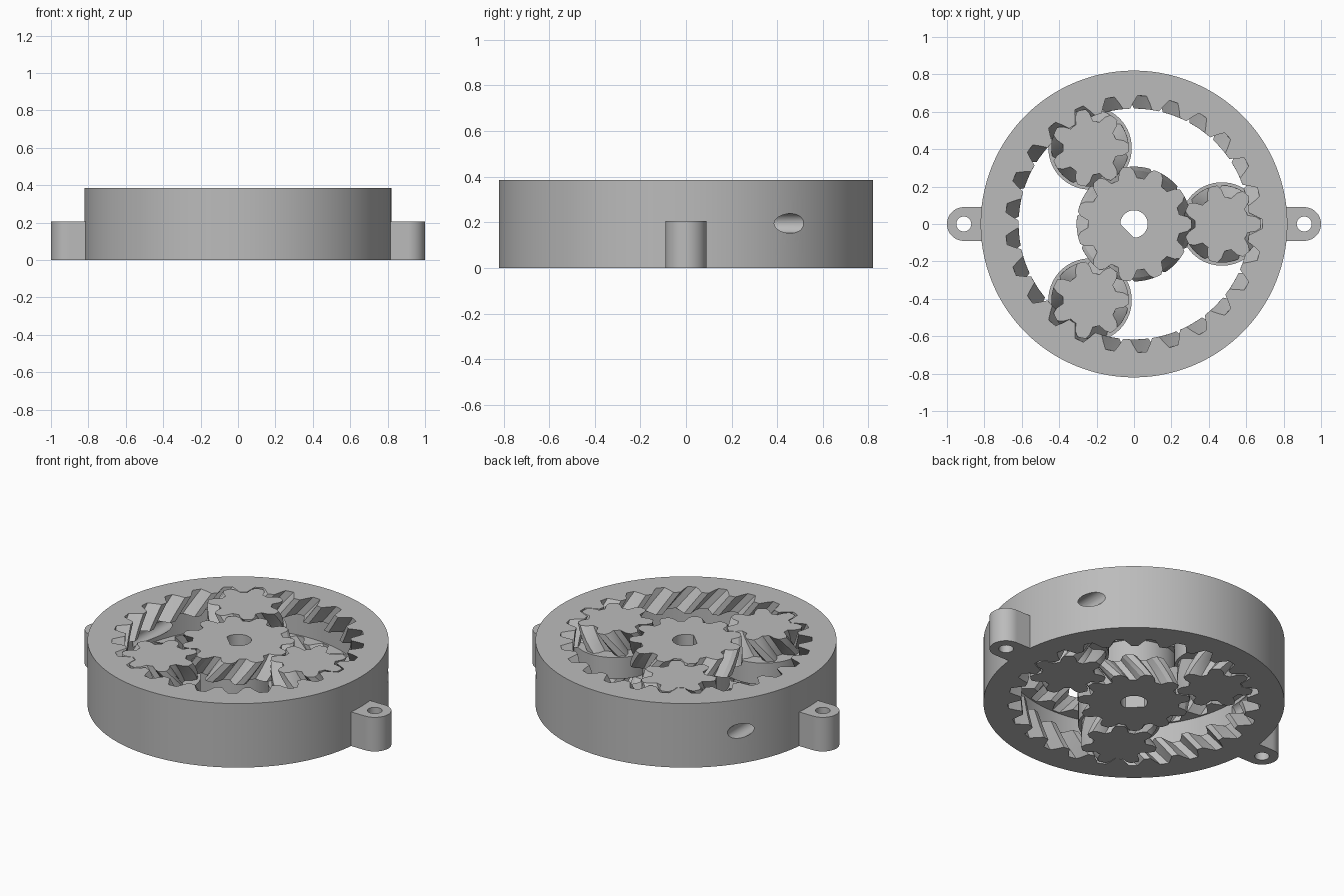
import bpy, bmesh
from math import sin, cos, pi, radians, hypot

cube = bpy.data.objects.get("Cube")
if cube:
    bpy.data.objects.remove(cube, do_unlink=True)

HEIGHT = 0.385
BAND_LOW, BAND_TOP = 0.128, 0.257     # plain bearing band between the two sets of teeth
ORBIT = 0.47                          # distance from the sun gear to each planet gear
SUN, PLANET, RING = 11, 7, 25         # tooth counts
TWIST = radians(20.5)                 # turn of the sun teeth from an end to the band
STEPS = 4

grey = bpy.data.materials.new("light_grey")
grey.use_nodes = True
grey.diffuse_color = (0.5, 0.5, 0.5, 1)
grey.node_tree.nodes["Principled BSDF"].inputs["Base Color"].default_value = (0.5, 0.5, 0.5, 1)


def loft(name, loops, closed=True, location=(0, 0, 0)):
    """Join equal-length point loops with quads, closed on itself or capped."""
    bm = bmesh.new()
    rows = [[bm.verts.new(p) for p in loop] for loop in loops]
    pairs = list(zip(rows, rows[1:]))
    if closed:
        pairs.append((rows[-1], rows[0]))
    else:
        bm.faces.new(rows[0])
        bm.faces.new(rows[-1])
    for a, b in pairs:
        for i in range(len(a)):
            j = (i + 1) % len(a)
            bm.faces.new((a[i], a[j], b[j], b[i]))
    bmesh.ops.recalc_face_normals(bm, faces=bm.faces)
    mesh = bpy.data.meshes.new(name)
    bm.to_mesh(mesh)
    bm.free()
    mesh.materials.append(grey)
    obj = bpy.data.objects.new(name, mesh)
    obj.location = location
    bpy.context.collection.objects.link(obj)
    return obj


def smooth(obj):
    bpy.ops.object.select_all(action="DESELECT")
    obj.select_set(True)
    bpy.context.view_layer.objects.active = obj
    bpy.ops.object.shade_smooth_by_angle(angle=radians(20))


def tooth_profile(teeth, root, pitch, tip, shift=0.0):
    """Polar points (angle, radius) of a toothed outline."""
    shape = [(-0.5, root), (-0.36, root), (-0.24, pitch), (-0.12, tip),
             (0, tip), (0.12, tip), (0.24, pitch), (0.36, root)]
    return [((t + f + shift) * 2 * pi / teeth, r) for t in range(teeth) for f, r in shape]


def outline(profile, z, turn=0.0):
    return [(r * cos(a + turn), r * sin(a + turn), z) for a, r in profile]


def circle_like(profile, radius, z, turn=0.0):
    return outline([(a, radius) for a, r in profile], z, turn)


def herringbone(profile, band_radius, twist):
    """Loops from the top down: slanted teeth, plain band, mirrored teeth."""
    upper, lower = [], []
    for s in range(STEPS + 1):
        f = s / STEPS
        upper.append(outline(profile, HEIGHT + (BAND_TOP - HEIGHT) * f, twist * f))
        lower.append(outline(profile, BAND_LOW * f, twist * f))
    band = [circle_like(profile, band_radius, z, twist) for z in (BAND_TOP, BAND_LOW)]
    return upper + band + lower[::-1]


# Outer ring with inward teeth and a bearing groove
inner = tooth_profile(RING, 0.687, 0.653, 0.617, shift=0.5)
ring = loft("outer_ring", herringbone(inner, 0.697, TWIST * SUN / RING)
            + [circle_like(inner, 0.82, 0), circle_like(inner, 0.82, HEIGHT)])

# Side tunnels drilled into the ring from the back
for side in (-1, 1):
    bpy.ops.mesh.primitive_cylinder_add(vertices=40, radius=0.043, depth=1,
                                        location=(side * 0.68, 0.5, 0.195),
                                        rotation=(pi / 2, 0, 0))
    drill = bpy.context.object
    drill.name = "tunnel_cutter"
    drill.hide_render = True
    drill.data.materials.append(grey)
    cut = ring.modifiers.new("tunnel", "BOOLEAN")
    cut.operation = "DIFFERENCE"
    cut.solver = "EXACT"
    cut.object = drill
    bpy.context.view_layer.objects.active = ring
    bpy.ops.object.modifier_apply(modifier=cut.name)
    bpy.data.objects.remove(drill, do_unlink=True)
smooth(ring)

# Sun gear with a D-shaped shaft hole
sun_teeth = tooth_profile(SUN, 0.247, 0.287, 0.307)
bore = []
for a, r in sun_teeth:
    toward_flat = cos(a - radians(225))
    bore.append((a, min(0.073, 0.052 / toward_flat) if toward_flat > 0.1 else 0.073))
smooth(loft("sun_gear", herringbone(sun_teeth, 0.238, -TWIST)
            + [outline(bore, 0), outline(bore, HEIGHT)]))

# Planet gears, each with a wide bearing disc at mid height
planet_teeth = tooth_profile(PLANET, 0.145, 0.183, 0.207)
for n, name in enumerate(("left_planet_gear", "back_planet_gear", "front_planet_gear")):
    angle = n * 2 * pi / 3
    planet = loft(name, herringbone(planet_teeth, 0.223, TWIST * SUN / PLANET),
                  closed=False, location=(ORBIT * cos(angle), ORBIT * sin(angle), 0))
    planet.rotation_euler.z = angle * (1 + SUN / PLANET)
    smooth(planet)

# Mounting lugs with rounded ends and screw holes
TAB_HEIGHT, TAB_HALF, TAB_ROOT = 0.205, 0.09, 0.14
edge, hole = [], []
for k in range(64):
    a = k * 2 * pi / 64
    c, s = cos(a), sin(a)
    r = TAB_HALF
    if c < -0.001:
        r = min(TAB_HALF / max(abs(s), 0.001), TAB_ROOT / -c)
    edge.append((a, r))
    hole.append((a, 0.04))
for name, x, turn in (("left_lug", 0.91, 0), ("right_lug", -0.91, pi)):
    smooth(loft(name, [outline(edge, TAB_HEIGHT, turn), outline(edge, 0, turn),
                       outline(hole, 0, turn), outline(hole, TAB_HEIGHT, turn)],
                location=(x, 0, 0)))
